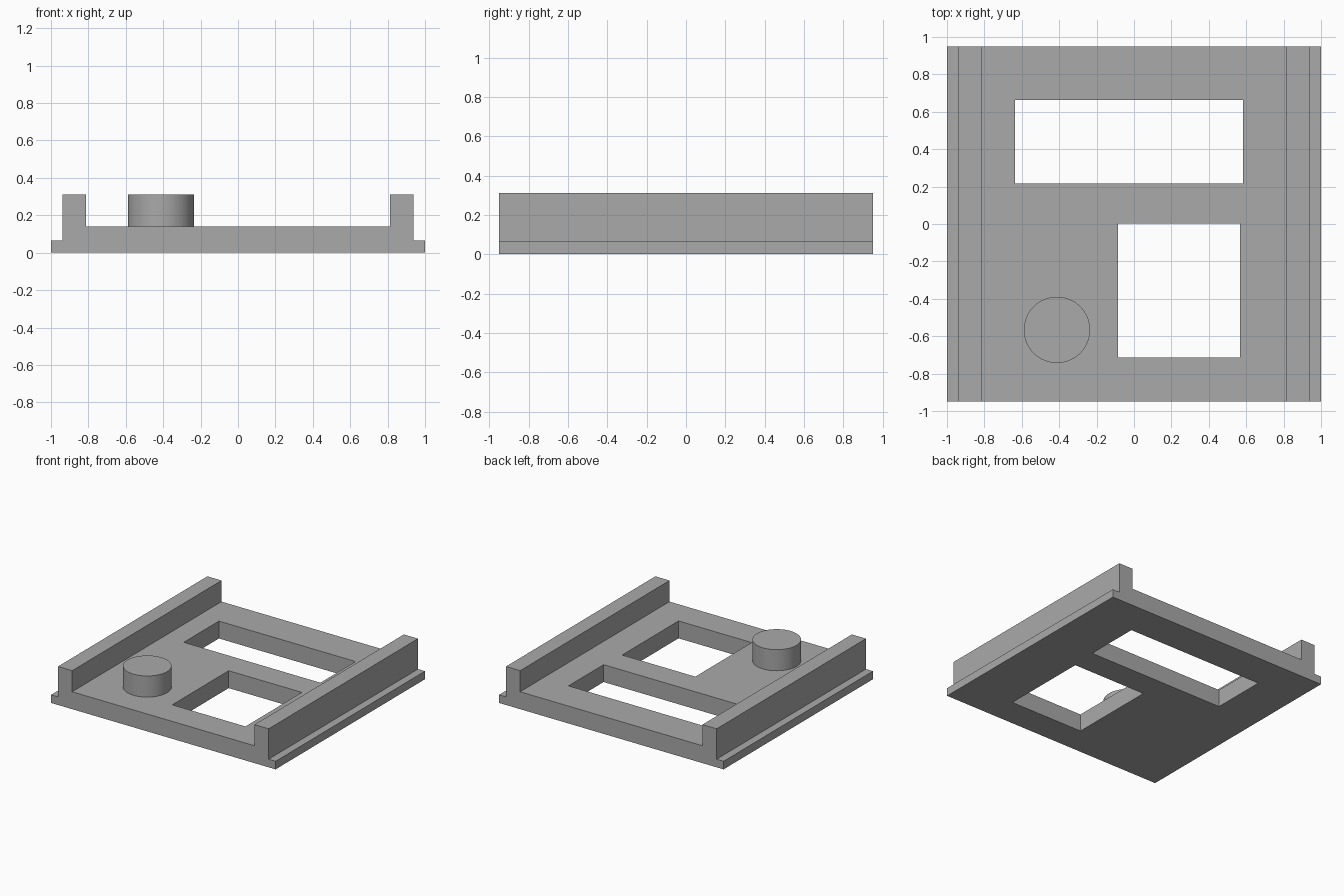
import bpy, bmesh

if "Cube" in bpy.data.objects:
    bpy.data.objects.remove(bpy.data.objects["Cube"])

grey = bpy.data.materials.new("plain grey")
grey.diffuse_color = (0.4, 0.4, 0.4, 1)
grey.use_nodes = True
grey.node_tree.nodes["Principled BSDF"].inputs["Base Color"].default_value = grey.diffuse_color

HALF_DEPTH = 0.95
FLOOR, TOP = 0.14, 0.31


def add_object(name, bm):
    bmesh.ops.recalc_face_normals(bm, faces=bm.faces)
    mesh = bpy.data.meshes.new(name)
    bm.to_mesh(mesh)
    bm.free()
    mesh.materials.append(grey)
    obj = bpy.data.objects.new(name, mesh)
    bpy.context.collection.objects.link(obj)
    return obj


def extrude(name, points, direction):
    bm = bmesh.new()
    face = bm.faces.new([bm.verts.new(p) for p in points])
    geom = bmesh.ops.extrude_face_region(bm, geom=[face])["geom"]
    verts = [v for v in geom if isinstance(v, bmesh.types.BMVert)]
    bmesh.ops.translate(bm, verts=verts, vec=direction)
    return add_object(name, bm)


# Plate with two side rails and thin outer lips, one mirrored profile
right = [(1, 0), (1, 0.065), (0.938, 0.065), (0.938, TOP), (0.812, TOP), (0.812, FLOOR)]
profile = right + [(-x, z) for x, z in reversed(right)]
plate = extrude("railed_plate", [(x, -HALF_DEPTH, z) for x, z in profile],
                (0, 2 * HALF_DEPTH, 0))

# Two rectangular windows cut through the plate
windows = {"rear_window_cutter": (-0.635, 0.582, 0.217, 0.664),
           "front_window_cutter": (-0.085, 0.567, -0.715, 0.003)}
for name, (x0, x1, y0, y1) in windows.items():
    corners = [(x0, y0, -0.1), (x1, y0, -0.1), (x1, y1, -0.1), (x0, y1, -0.1)]
    cutter = extrude(name, corners, (0, 0, 0.6))
    cutter.hide_render = True
    cutter.hide_set(True)
    cut = plate.modifiers.new(name, 'BOOLEAN')
    cut.operation = 'DIFFERENCE'
    cut.solver = 'EXACT'
    cut.object = cutter

# Round post standing on the plate
bpy.ops.mesh.primitive_cylinder_add(vertices=64, radius=0.177, depth=TOP - FLOOR,
                                    location=(-0.412, -0.566, (TOP + FLOOR) / 2))
post = bpy.context.object
post.name = "round_post"
post.data.materials.append(grey)
bpy.ops.object.shade_smooth_by_angle()
